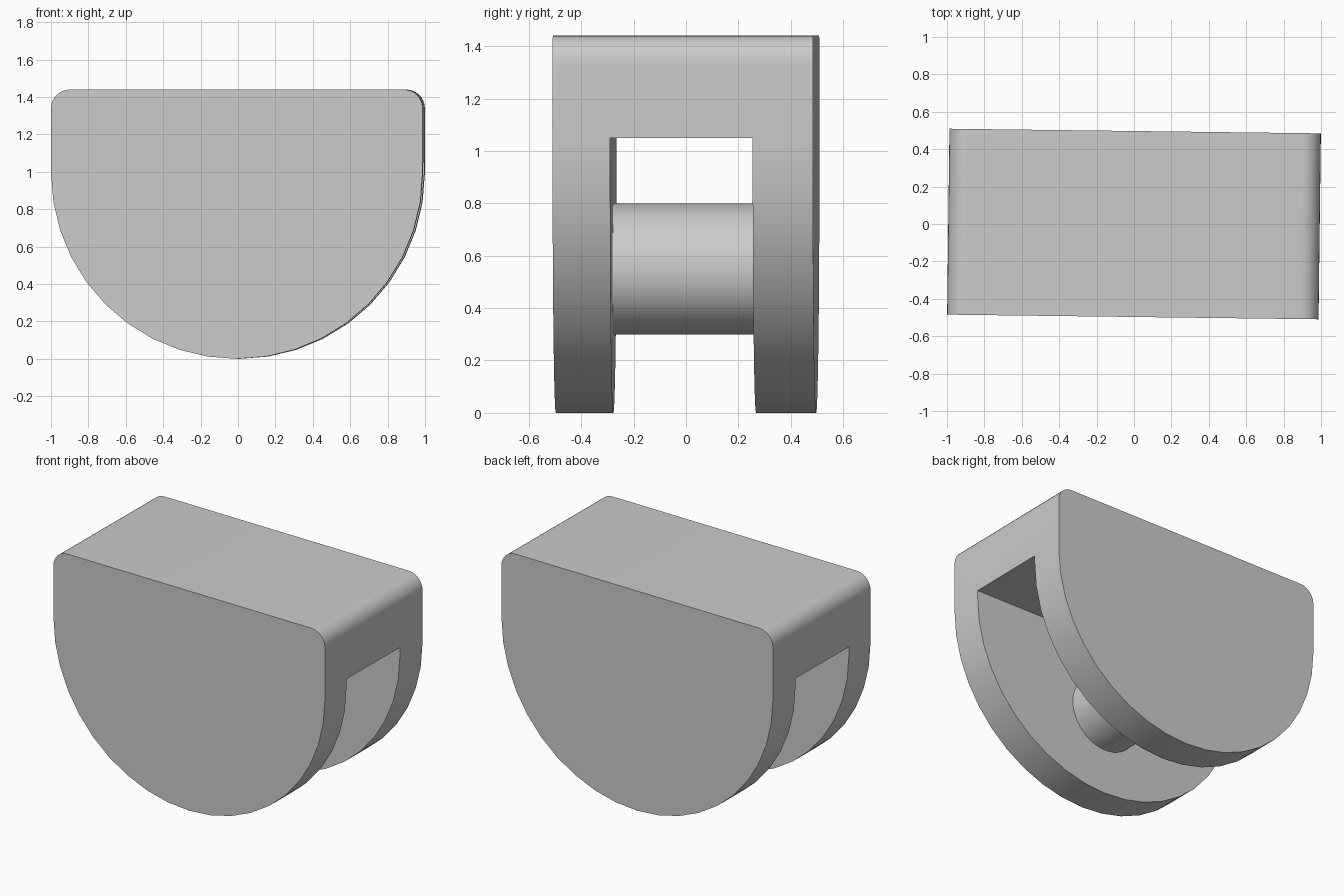
import bpy, bmesh
from math import sin, cos, pi, radians
from mathutils import Matrix, Vector

if "Cube" in bpy.data.objects:
    bpy.data.objects.remove(bpy.data.objects["Cube"])

HALF_W, HALF_D, TOP = 0.993, 0.497, 1.44
FILLET = 0.1
SLOT_FRONT, SLOT_BACK, SLOT_TOP = -0.277, 0.267, 1.05
PIN_R, PIN_Z = 0.25, 0.55
TURN = radians(-0.72)          # slight twist about the vertical axis

grey = bpy.data.materials.new("light grey")
grey.use_nodes = True
colour = (0.6, 0.6, 0.6, 1)
grey.diffuse_color = colour
grey.node_tree.nodes["Principled BSDF"].inputs["Base Color"].default_value = colour


def make_object(name, bm):
    bm.transform(Matrix.Rotation(TURN, 4, 'Z'))
    bmesh.ops.recalc_face_normals(bm, faces=bm.faces)
    mesh = bpy.data.meshes.new(name)
    bm.to_mesh(mesh)
    bm.free()
    mesh.materials.append(grey)
    obj = bpy.data.objects.new(name, mesh)
    bpy.context.collection.objects.link(obj)
    return obj


def smooth(obj):
    bpy.ops.object.select_all(action='DESELECT')
    obj.select_set(True)
    bpy.context.view_layer.objects.active = obj
    bpy.ops.object.shade_smooth_by_angle(angle=radians(30))


def arc(cx, cz, r, start, end, steps):
    angles = [start + (end - start) * i / steps for i in range(steps + 1)]
    return [(cx + r * cos(a), cz + r * sin(a)) for a in angles]


# Body: half-round outline with filleted top corners, pulled front to back
outline = arc(0, HALF_W, HALF_W, -pi, 0, 20)
outline += arc(HALF_W - FILLET, TOP - FILLET, FILLET, 0, pi / 2, 8)
outline += arc(FILLET - HALF_W, TOP - FILLET, FILLET, pi / 2, pi, 8)
bm = bmesh.new()
face = bm.faces.new([bm.verts.new((x, -HALF_D, z)) for x, z in outline])
pulled = bmesh.ops.extrude_face_region(bm, geom=[face], use_keep_orig=True)["geom"]
bmesh.ops.translate(bm, vec=(0, 2 * HALF_D, 0),
                    verts=[v for v in pulled if isinstance(v, bmesh.types.BMVert)])
body = make_object("clevis_body", bm)

# Slot cutter running side to side, open at the bottom
bm = bmesh.new()
bmesh.ops.create_cube(bm, size=1)
bmesh.ops.scale(bm, verts=bm.verts, vec=(3, SLOT_BACK - SLOT_FRONT, SLOT_TOP + 0.5))
bmesh.ops.translate(bm, verts=bm.verts,
                    vec=(0, (SLOT_BACK + SLOT_FRONT) / 2, (SLOT_TOP - 0.5) / 2))
cutter = make_object("slot_cutter", bm)

# Cut the slot and discard the cutter
cut = body.modifiers.new("slot", 'BOOLEAN')
cut.operation = 'DIFFERENCE'
cut.solver = 'EXACT'
cut.object = cutter
bpy.context.view_layer.objects.active = body
bpy.ops.object.modifier_apply(modifier=cut.name)
bpy.data.objects.remove(cutter)
smooth(body)

# Cross pin spanning the slot
bm = bmesh.new()
bmesh.ops.create_cone(bm, segments=48, radius1=PIN_R, radius2=PIN_R,
                      depth=SLOT_BACK - SLOT_FRONT, cap_ends=False)
bm.transform(Matrix.Translation(Vector((0, (SLOT_BACK + SLOT_FRONT) / 2, PIN_Z)))
             @ Matrix.Rotation(pi / 2, 4, 'X'))
smooth(make_object("cross_pin", bm))
